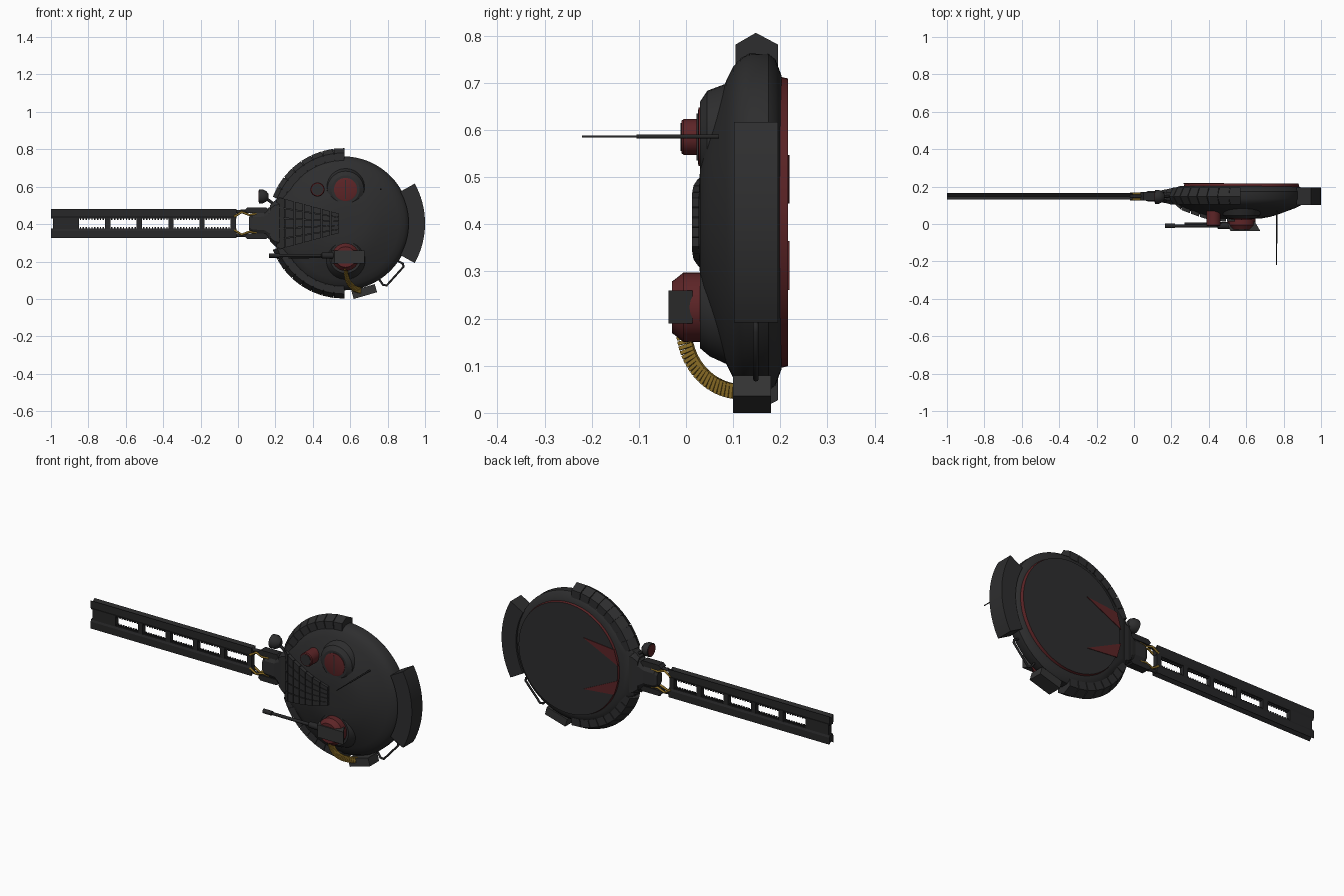
import bpy, bmesh, math
from mathutils import Vector, Matrix

if "Cube" in bpy.data.objects:
    bpy.data.objects.remove(bpy.data.objects["Cube"])

def mat(name, r, g, b):
    m = bpy.data.materials.new(name)
    m.diffuse_color = (r, g, b, 1)
    m.use_nodes = True
    m.node_tree.nodes["Principled BSDF"].inputs["Base Color"].default_value = m.diffuse_color
    return m

DARK = mat("dark grey", .027, .027, .028)
BLACK = mat("gun black", .020, .020, .021)
GREY = mat("box grey", .034, .034, .034)
RED = mat("dull red", .11, .018, .02)
BRASS = mat("brass", .27, .16, .02)
CX, CZ = .562, .404          # turret centre, turret top faces -y

def finish(name, bm, m, smooth=False, mats=()):
    bmesh.ops.recalc_face_normals(bm, faces=bm.faces)
    me = bpy.data.meshes.new(name)
    bm.to_mesh(me)
    bm.free()
    ob = bpy.data.objects.new(name, me)
    bpy.context.collection.objects.link(ob)
    for x in (m, *mats):
        me.materials.append(x)
    if smooth:
        bpy.ops.object.select_all(action='DESELECT')
        ob.select_set(True)
        bpy.context.view_layer.objects.active = ob
        bpy.ops.object.shade_smooth_by_angle(angle=math.radians(32))
    return ob

def add_loft(bm, rings):
    vs = [[bm.verts.new(p) for p in r] for r in rings]
    n = len(vs[0])
    for a, b in zip(vs, vs[1:]):
        for i in range(n):
            bm.faces.new((a[i], a[(i + 1) % n], b[(i + 1) % n], b[i]))
    bm.faces.new(vs[0])
    bm.faces.new(vs[-1])

def loft(name, rings, m, smooth=False):
    bm = bmesh.new()
    add_loft(bm, rings)
    return finish(name, bm, m, smooth)

def lathe(name, c, axis, prof, m, n=32):
    """prof: (distance along axis, radius) from point c"""
    q = Vector(axis).to_track_quat('Z', 'Y')
    ring = lambda d, r: [Vector(c) + q @ Vector((r * math.cos(2 * math.pi * i / n),
                         r * math.sin(2 * math.pi * i / n), d)) for i in range(n)]
    return loft(name, [ring(d, r) for d, r in prof], m, True)

def add_box(bm, c, s, rot=None):
    M = Matrix.Translation(c) @ (rot.to_4x4() if rot else Matrix()) @ Matrix.Diagonal((*s, 1))
    bmesh.ops.create_cube(bm, size=1, matrix=M)

def boxes(name, items, m):
    bm = bmesh.new()
    for it in items:
        add_box(bm, *it)
    return finish(name, bm, m)

def tube(name, pts, r, m):
    cu = bpy.data.curves.new(name, 'CURVE')
    cu.dimensions = '3D'
    cu.bevel_depth, cu.bevel_resolution = r, 2
    cu.use_fill_caps = True
    sp = cu.splines.new('POLY')
    sp.points.add(len(pts) - 1)
    for p, c in zip(sp.points, pts):
        p.co = (*c, 1)
    cu.materials.append(m)
    ob = bpy.data.objects.new(name, cu)
    bpy.context.collection.objects.link(ob)

# turret shell: round outline with a blunt nose, scaled along the dome profile
PROF = [(.027, .06), (.03, .12), (.038, .165), (.05, .205), (.085, .30), (.10, .33), (.115, .347),
        (.135, .358), (.175, .357), (.19, .345), (.203, .31)]
def outline(y, r):
    s = r / .358
    pts = [(r * math.cos(math.radians(a)), r * math.sin(math.radians(a))) for a in range(-128, 129, 4)]
    pts += [(-.365 * s, .12 * s), (-.365 * s, -.12 * s)]
    return [(CX + x, y, CZ + z) for x, z in pts]
loft("turret_shell", [outline(*p) for p in PROF], DARK, True)

def dome_y(d):
    for (y0, r0), (y1, r1) in zip(PROF, PROF[1:]):
        if d <= r1:
            return y0 + (y1 - y0) * max(0, (d - r0) / (r1 - r0))
    return .12

# underside plate with red rim and two red wedges
base = lathe("turret_base_plate", (.575, .195, CZ), (0, 1, 0), [(0, .31), (.021, .305)], RED, 64)
base.data.materials.append(DARK)
for p in base.data.polygons:
    if p.normal.y > .9:
        p.material_index = 1
for s in (1, -1):
    tri = [(.265, .04), (.29, .125), (.48, .143)]
    loft("base_wedge", [[(x, y, CZ + s * z) for x, z in tri] for y in (.214, .219)], RED)

# nose block
loft("nose_block", [[(x, .148 + a * h, CZ + b * w) for a, b in
     ((-1, -.8), (-1, .8), (-.5, 1), (.5, 1), (1, .8), (1, -.8), (-.5, -1))] for x, h, w in
     ((.17, .036, .095), (.195, .043, .12), (.30, .05, .15))], DARK)

# fan of armour tiles on the front of the dome
bm = bmesh.new()
NX, NZ = 7, 5
for i in range(NX):
    for j in range(NZ):
        top, bot = [], []
        for u, v in ((0, 0), (1, 0), (1, 1), (0, 1)):
            t = (i + .04 + .92 * u) / NX
            x = .205 + .338 * t
            z = (2 * (j + .04 + .92 * v) / NZ - 1) * (.145 - .093 * t)
            y = dome_y(CX - x)
            top.append((x, y - .014, CZ + z))
            bot.append((x, y + .03, CZ + z))
        add_loft(bm, [top, bot])
finish("dome_armour_tiles", bm, DARK)

# curved rows of cheek armour blocks
SEC = [(.335, .105), (.377, .105), (.402, .148), (.377, .195), (.335, .195)]
for s, nm in ((1, "upper"), (-1, "lower")):
    bm = bmesh.new()
    N, a0, a1 = 8, 89, 160
    for k in range(N):
        st = (a1 - a0) / N
        rings = []
        for a in (a0 + k * st, a0 + (k + .93) * st):
            c, sn = math.cos(math.radians(a)), math.sin(math.radians(a))
            rings.append([(CX + r * c, y, CZ + s * r * sn) for r, y in SEC])
        add_loft(bm, rings)
    add = []
    for a in range(a0 + 1, a1, 5):
        c, sn = math.cos(math.radians(a)), math.sin(math.radians(a))
        add.append([(CX + r * c, y, CZ + s * r * sn) for r, y in
                    ((.335, .11), (.372, .11), (.396, .148), (.372, .19), (.335, .19))])
    add_loft(bm, add)
    finish(nm + "_cheek_armour", bm, DARK)

# rear stowage bin
rings = []
for k in range(17):
    a = math.radians(-29 + 58 * k / 16)
    rings.append([(CX + r * math.cos(a), y, CZ + r * math.sin(a)) for r, y in
                  ((.35, .102), (.438, .102), (.438, .195), (.35, .195))])
loft("rear_stowage_bin", rings, DARK, True)

# hatches: upper is flush, lower carries a raised red drum
lathe("upper_hatch_collar", (.575, .09, .585), (0, -1, 0), [(0, .115), (.045, .098), (.06, .075)], DARK)
lathe("upper_hatch_lid", (.575, .035, .585), (0, -1, 0), [(0, .062), (.008, .062), (.010, .055)], RED)
boxes("upper_hatch_seam", [((.575, .0245, .585), (.006, .004, .10))], DARK)
lathe("lower_hatch_collar", (.575, .10, .222), (0, -1, 0), [(0, .125), (.05, .102), (.07, .085)], DARK)
lathe("lower_hatch_drum", (.575, .05, .224), (0, -1, 0),
      [(0, .074), (.055, .074), (.075, .058), (.08, .055)], RED)
lathe("sight_drum", (.425, .07, .585), (0, -1, 0), [(0, .038), (.075, .038), (.08, .034)], RED)
lathe("sight_cap", (.425, .07, .585), (0, -1, 0), [(0, .03), (.082, .03)], DARK)

# roof machine gun
loft("machine_gun_body", [[(x, y, z) for x, y in ((.50, 0), (.515, -.037), (.675, -.037),
     (.645, .014), (.515, .014))] for z in (.19, .26)], GREY)
lathe("machine_gun_barrel", (.51, -.01, .232), (-1, 0, 0),
      [(0, .018), (.06, .016), (.065, .009), (.29, .008), (.292, .012), (.345, .012)], BLACK, 12)
tube("machine_gun_gas_tube", [(.51, .004, .225), (.27, .002, .222)], .006, BLACK)

# ammunition belt and box
P = [Vector(p) for p in ((.575, -.005, .175), (.575, .0, .10), (.60, .05, .05), (.66, .11, .045))]
def bez(t):
    w = (1 - t) ** 3, 3 * t * (1 - t) ** 2, 3 * t * t * (1 - t), t ** 3
    return sum((p * k for p, k in zip(P, w)), Vector())
links = []
for k in range(22):
    a, b = bez(k / 22), bez((k + 1) / 22)
    q = (b - a).to_track_quat('Z', 'X').to_matrix()
    links.append(((a + b) / 2, (.032, .009, (b - a).length * .85), q))
boxes("ammunition_belt", links, BRASS)
boxes("ammunition_box", [((.675, .14, .0395), (.13, .08, .045), Matrix.Rotation(-math.radians(16), 3, 'Y'))], GREY)

# grab rail, antenna
tube("grab_rail", [(.745, .148, .12), (.775, .148, .075), (.795, .148, .072), (.885, .148, .172),
                   (.882, .148, .188), (.84, .148, .21)], .006, BLACK)
tube("antenna_base", [(.763, .07, .586), (.763, -.105, .586)], .0045, BLACK)
tube("antenna_whip", [(.763, -.10, .586), (.763, -.22, .586)], .0025, BLACK)

# spotlight beside the gun
lathe("spotlight_housing", (.112, .145, .548), (1, 0, 0),
      [(0, .037), (.022, .037), (.04, .028), (.052, .012)], DARK, 20)
lathe("spotlight_lens", (.1125, .145, .548), (-1, 0, 0), [(0, .031), (.003, .031)], RED, 20)
tube("spotlight_arm", [(.14, .148, .545), (.215, .148, .49)], .008, BLACK)

# mantlet: stepped centre, side arms and brass cables
def octo(x, h, w):
    return [(x, .148 + a * h, CZ + b * w) for a, b in ((-1, -.6), (-1, .6), (-.5, 1), (.5, 1),
                                                      (1, .6), (1, -.6), (.5, -1), (-.5, -1))]
loft("mantlet", [octo(*p) for p in ((.06, .022, .035), (.075, .028, .055), (.14, .03, .06),
                                    (.165, .036, .085), (.2, .04, .1))], DARK)
for s in (1, -1):
    loft("mantlet_arm", [[(x, y, CZ + s * z) for x, z in ((.035, .07), (.05, .085), (.15, .085),
         (.18, .06), (.15, .055), (.05, .055))] for y in (.125, .17)], BLACK)
    for y in (.132, .162):
        tube("brass_cable", [(-.02, y, CZ + s * .036), (.02, y, CZ + s * .06), (.06, y, CZ + s * .045),
                             (.10, y, CZ + s * .05)], .006, BRASS)
    tube("barrel_strut", [(-.02, .148, CZ + s * .062), (.06, .148, CZ + s * .066)], .009, BLACK)

# rail gun: two grooved rails, bridges and slot teeth
YB = .148
for s in (1, -1):
    prof = [(.027, -.012), (.04, -.0175), (.078, -.0175), (.063, 0), (.078, .0175), (.04, .0175), (.027, .012)]
    loft("gun_rail", [[(x, YB + y, CZ + s * z) for z, y in prof] for x in (-1, -.008)], BLACK)
slots = [(-.85, -.712), (-.682, -.542), (-.512, -.372), (-.345, -.205), (-.178, -.04)]
edges = [-.99] + [e for sl in slots for e in sl] + [-.01]
boxes("gun_bridges", [(((a + b) / 2, YB, CZ), (b - a, .026, .06)) for a, b in zip(edges[::2], edges[1::2])], BLACK)
boxes("slot_teeth", [((a + (k + .5) * (b - a) / 9, YB, CZ + s * .024), (.007, .016, .010))
                     for a, b in slots for k in range(9) for s in (1, -1)], BLACK)
